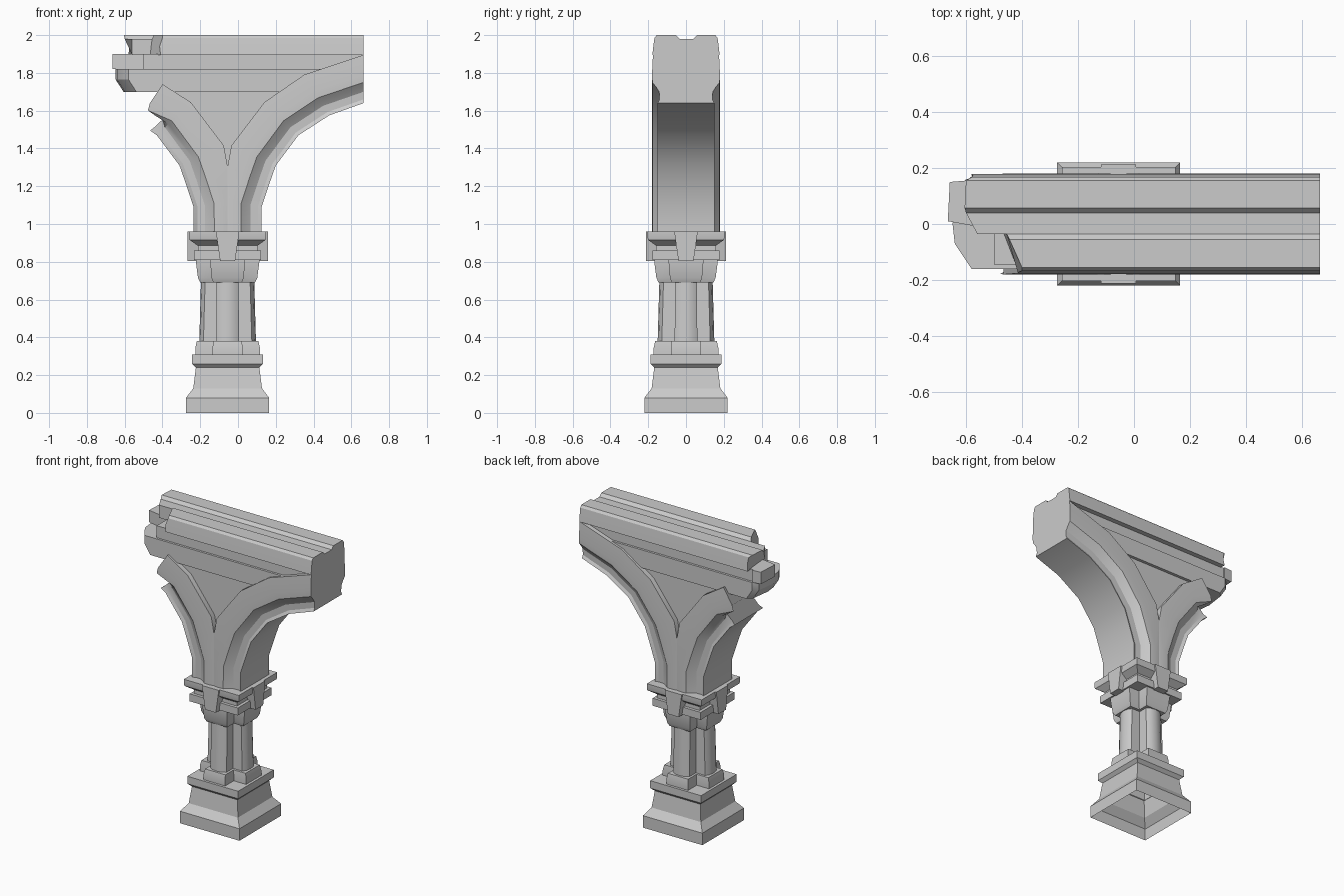
import bpy, bmesh, math

if "Cube" in bpy.data.objects:
    bpy.data.objects.remove(bpy.data.objects["Cube"])

CX = -0.055  # column axis


def finish(name, bm, angle=28):
    bmesh.ops.recalc_face_normals(bm, faces=bm.faces)
    me = bpy.data.meshes.new(name)
    bm.to_mesh(me)
    bm.free()
    ob = bpy.data.objects.new(name, me)
    bpy.context.collection.objects.link(ob)
    bpy.ops.object.select_all(action='DESELECT')
    ob.select_set(True)
    bpy.context.view_layer.objects.active = ob
    bpy.ops.object.shade_smooth_by_angle(angle=math.radians(angle))
    return ob


def loft(name, rings, closed=True, cap_start=True, cap_end=True):
    """Skin a list of equal-length 3D rings."""
    bm = bmesh.new()
    vs = [[bm.verts.new(p) for p in r] for r in rings]
    n = len(rings[0])
    for a, b in zip(vs, vs[1:]):
        for i in range(n if closed else n - 1):
            j = (i + 1) % n
            bm.faces.new((a[i], a[j], b[j], b[i]))
    if cap_start:
        bm.faces.new(vs[0][::-1])
    if cap_end:
        bm.faces.new(vs[-1])
    return finish(name, bm)


def turn4(quarter):
    """Repeat a quarter outline around the column axis."""
    out, q = [], list(quarter)
    for _ in range(4):
        out += q
        q = [(-y, x) for x, y in q]
    return out


def square(h, z):
    return [(CX + x, y, z) for x, y in turn4([(h, h)])]


def plus(h, w, z):
    return [(CX + x, y, z) for x, y in turn4([(h, -w), (h, w), (w, w)])]


def lobed(h, w, z):
    q = [(h - .022, -w), (h - .006, -w * .6), (h, 0), (h - .006, w * .6), (h - .022, w), (w, w)]
    return [(CX + x, y, z) for x, y in turn4(q)]


# Column: hollow base, footing, clustered shaft, capital, abacus
loft("base", [square(h, z) for z, h in
     [(0, .22), (.08, .22), (.13, .182), (.24, .168), (.26, .188), (.31, .188)]], cap_start=False)
loft("footing", [plus(.171, .08, .31), plus(.171, .08, .345), plus(.163, .075, .38)])
loft("shaft", [lobed(.15, .06, .38), lobed(.141, .058, .70)])
loft("capital", [plus(h, w, z) for z, h, w in
     [(.69, .145, .075), (.715, .157, .085), (.80, .168, .092), (.82, .168, .092)]])
loft("abacus", [square(h, z) for z, h in
     [(.81, .178), (.86, .178), (.86, .158), (.885, .158), (.915, .2), (.925, .203), (.96, .203)]])

# Tapered key block on each abacus face
for k in range(4):
    c, s = round(math.cos(k * math.pi / 2)), round(math.sin(k * math.pi / 2))
    rings = []
    for z, w in [(.805, .04), (.96, .062)]:
        rings.append([(CX + c * x - s * y, s * x + c * y, z)
                      for x, y in [(.14, -w), (.213, -w), (.213, w), (.14, w)]])
    loft("key_block", rings)

# Arch ribs: (inner point, outer point) stations
stations = [((.125, .96), (-.055, .96)), ((.125, 1.09), (-.055, 1.12)),
            ((.165, 1.21), (-.055, 1.305)), ((.2, 1.31), (-.035, 1.415)),
            ((.32, 1.47), (.14, 1.645)), ((.483, 1.575), (.35, 1.79)),
            ((.665, 1.64), (.665, 1.895))]
moulding = [(0, .15), (.02, .14), (.06, .142), (.085, .158), (.11, .178), (.15, .18), (9, .175), (9, .14)]


def rib_section(inner, outer, jag=None):
    length = math.dist(inner, outer)
    half = []
    for i, (d, y) in enumerate(moulding):
        t = min(d / length, 1)
        x = inner[0] + (outer[0] - inner[0]) * t + (jag[i] if jag else 0)
        half.append((x, y, inner[1] + (outer[1] - inner[1]) * t))
    return [(x, -y, z) for x, y, z in half[::-1]] + half


def flip(p):
    return (2 * CX - p[0], p[1])


loft("arch_right", [rib_section(a, b) for a, b in stations], closed=False, cap_start=False)
left = [rib_section(flip(a), flip(b)) for a, b in stations[:5]]
left.append(rib_section((-.465, 1.495), (-.40, 1.74), [0, .02, .05, .0, -.04, -.04, 0, 0]))
loft("arch_left", left, closed=False, cap_start=False)

# Recessed spandrel panel between the ribs
loft("spandrel", [[(CX, y, 1.29), (.32, y, 1.75), (-.41, y, 1.75)] for y in (-.14, .14)])

# Beam: lower course with broken left end
low = [(.5, -.16), (-.58, -.16), (-.64, -.07), (-.648, 0), (-.63, .13), (-.6, .16), (.5, .16)]
loft("beam_lower", [[(x + (d if x < 0 else 0), y, z) for x, y in low]
     for z, d in [(1.70, .042), (1.765, 0), (1.82, 0)]])

# Beam: recessed middle course
mid = [(.665, -.145), (-.5, -.145), (-.5, -.02), (-.665, .01), (-.658, .15), (-.6, .155), (-.6, .145), (.665, .145)]
loft("beam_middle", [[(x, y, z) for x, y in mid] for z in (1.82, 1.9)])

# Beam: coping in two halves with a groove between, ragged left ends
front = [(-.178, 1.895, -.41), (-.173, 1.94, -.415), (-.167, 1.985, -.40), (-.155, 2, -.40),
         (-.055, 2, -.445), (-.035, 1.98, -.455), (-.035, 1.895, -.465)]
back = [(-.035, 1.895, -.56), (-.035, 1.98, -.56), (.04, 1.98, -.60), (.058, 2, -.605), (.155, 2, -.60),
        (.167, 1.985, -.58), (.173, 1.94, -.575), (.178, 1.895, -.58)]
for name, prof in (("coping_front", front), ("coping_back", back)):
    loft(name, [[(x, y, z) for y, z, x in prof], [(.665, y, z) for y, z, x in prof]])
